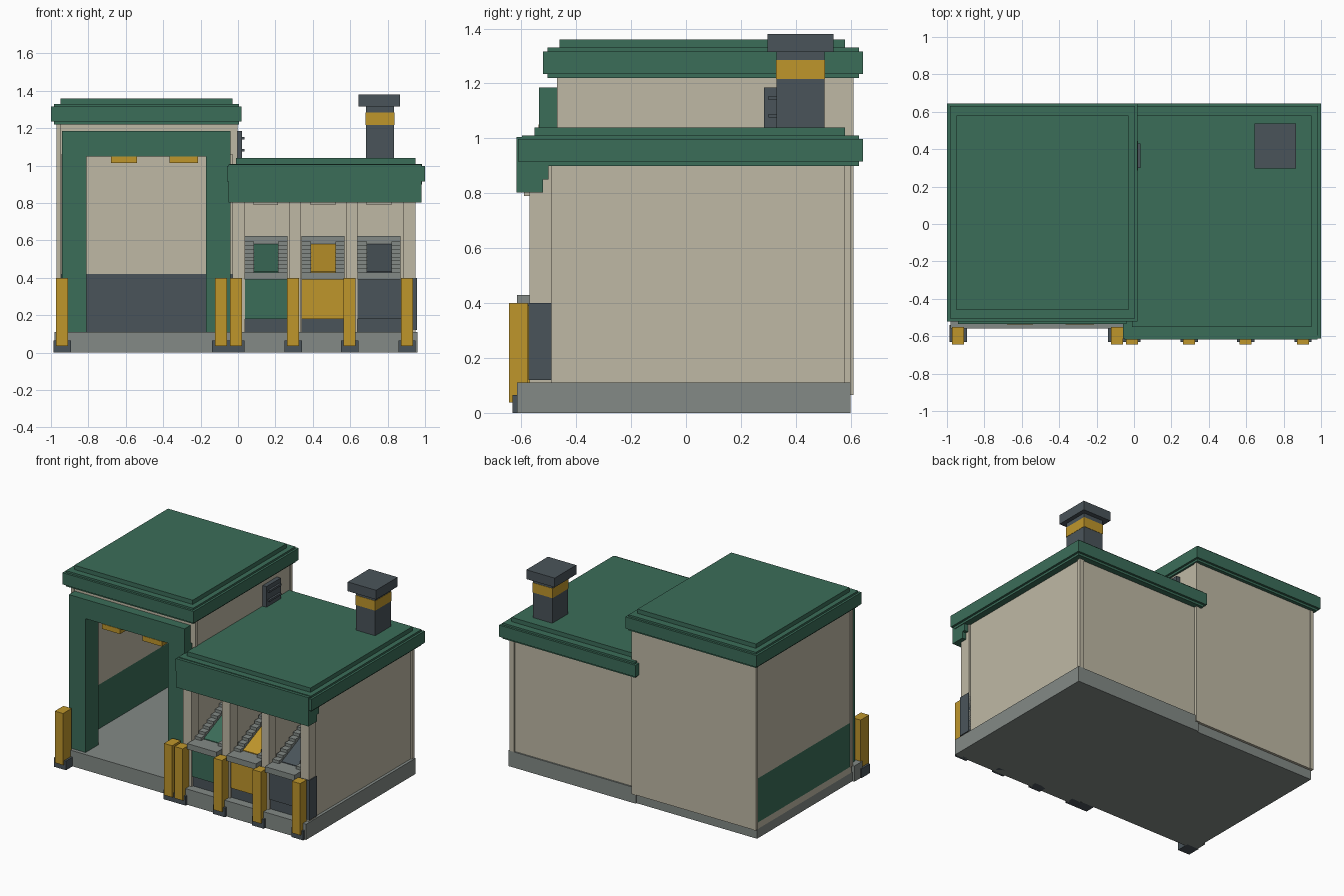
import bpy, bmesh, math

cube = bpy.data.objects.get("Cube")
if cube:
    bpy.data.objects.remove(cube, do_unlink=True)


def lin(c):
    return c / 12.92 if c <= 0.04045 else ((c + 0.055) / 1.055) ** 2.4


def material(name, hexcode):
    rgb = [lin(int(hexcode[i:i + 2], 16) / 255) for i in (0, 2, 4)]
    m = bpy.data.materials.new(name)
    m.use_nodes = True
    m.diffuse_color = (*rgb, 1)
    m.node_tree.nodes["Principled BSDF"].inputs["Base Color"].default_value = (*rgb, 1)
    return m


GREEN = material("green paint", "3B6D59")
TAN = material("beige wall", "BFB9A5")
YELLOW = material("safety yellow", "BF962B")
GREY = material("concrete grey", "838A86")
SLATE = material("dark slate", "4A545A")


def prism(name, mat, pts, x0, x1):
    """Extrude a (y, z) profile from x0 to x1."""
    bm = bmesh.new()
    face = bm.faces.new([bm.verts.new((x0, y, z)) for y, z in pts])
    ext = bmesh.ops.extrude_face_region(bm, geom=[face])
    verts = [g for g in ext["geom"] if isinstance(g, bmesh.types.BMVert)]
    bmesh.ops.translate(bm, verts=verts, vec=(x1 - x0, 0, 0))
    bmesh.ops.recalc_face_normals(bm, faces=bm.faces)
    me = bpy.data.meshes.new(name)
    bm.to_mesh(me)
    bm.free()
    me.materials.append(mat)
    ob = bpy.data.objects.new(name, me)
    bpy.context.collection.objects.link(ob)
    return ob


def box(name, mat, x0, x1, y0, y1, z0, z1):
    return prism(name, mat, [(y0, z0), (y1, z0), (y1, z1), (y0, z1)], x0, x1)


# Concrete bases
box("garage_floor", GREY, -0.945, -0.03, -0.47, 0.59, 0, 0.11)
box("garage_apron", GREY, -0.98, -0.03, -0.56, -0.47, 0, 0.11)
box("garage_base_edge", GREY, -0.965, -0.945, -0.47, 0.59, 0, 0.065)
box("wing_base", GREY, -0.03, 0.96, -0.615, 0.60, 0, 0.11)

# Garage side walls: green lower band, beige above, with corner posts
for side, x0, x1 in (("left", -0.965, -0.945), ("right", -0.03, -0.008)):
    box(f"garage_{side}_skirt", TAN, x0, x1, -0.46, 0.60, 0.065, 0.11)
    box(f"garage_{side}_band", GREEN, x0, x1, -0.46, 0.60, 0.11, 0.42)
    box(f"garage_{side}_wall", TAN, x0, x1, -0.46, 0.60, 0.42, 1.23)
for side, x0, x1 in (("left", -0.97, -0.945), ("right", -0.03, -0.003)):
    for end, y0, y1, z0 in (("front", -0.47, -0.445, 0.11), ("back", 0.585, 0.61, 0.065)):
        box(f"garage_post_{side}_{end}", TAN, x0, x1, y0, y1, z0, 1.23)

# Garage back wall with slate inner band, ceiling
box("garage_back_wall", TAN, -0.945, -0.03, 0.59, 0.607, 0.065, 1.23)
box("garage_back_band", SLATE, -0.945, -0.03, 0.582, 0.59, 0.11, 0.42)
box("garage_ceiling", TAN, -0.945, -0.03, -0.46, 0.59, 1.19, 1.23)
box("garage_header", TAN, -0.945, -0.03, -0.465, -0.40, 1.06, 1.23)

# Door frame and lamps
box("door_jamb_left", GREEN, -0.94, -0.81, -0.535, -0.39, 0.11, 1.05)
box("door_jamb_right", GREEN, -0.17, -0.04, -0.535, -0.39, 0.11, 1.05)
box("door_lintel", GREEN, -0.94, -0.04, -0.535, -0.47, 1.05, 1.185)
box("door_lintel_inner", GREEN, -0.94, -0.04, -0.47, -0.39, 1.05, 1.06)
for x0, x1 in ((-0.68, -0.54), (-0.365, -0.215)):
    box("door_lamp", YELLOW, x0, x1, -0.538, -0.48, 1.015, 1.05)


# Roofs: core slab, projecting rim, raised top
def roof(name, x0, x1, y0, y1, z0, z1):
    box(name + "_slab", GREEN, x0 + 0.015, x1 - 0.015, y0 + 0.015, y1 - 0.015, z0, z1)
    box(name + "_rim", GREEN, x0, x1, y0, y1, z0 + 0.015, z1 - 0.013)
    box(name + "_top", GREEN, x0 + 0.05, x1 - 0.05, y0 + 0.06, y1 - 0.065, z1, z1 + 0.03)


roof("garage_roof", -1.0, 0.02, -0.52, 0.645, 1.22, 1.33)
roof("wing_roof", -0.06, 1.0, -0.612, 0.645, 0.90, 1.01)
box("canopy_fascia", GREEN, -0.05, 0.98, -0.617, -0.52, 0.803, 1.005)
box("canopy_step", GREEN, -0.05, 0.98, -0.52, -0.50, 0.85, 0.90)

# Wing body and walls around the service recess
box("wing_body", TAN, -0.008, 0.94, -0.12, 0.59, 0.11, 0.91)
box("wing_side_wall", TAN, 0.89, 0.94, -0.56, -0.12, 0.11, 0.91)
box("wing_inner_wall", TAN, -0.008, 0.03, -0.56, -0.12, 0.11, 0.91)
box("wing_corner_back", TAN, 0.915, 0.95, 0.575, 0.60, 0.11, 0.91)
box("wing_ceiling", TAN, 0.03, 0.89, -0.50, -0.12, 0.85, 0.91)
PILLARS = [(-0.03, 0.038), (0.275, 0.338), (0.58, 0.64), (0.885, 0.95)]
for i, (x0, x1) in enumerate(PILLARS):
    box(f"wing_pillar_{i + 1}", TAN, x0, x1, -0.57, -0.49, 0.11, 0.91)
for i in (1, 2):
    x0, x1 = PILLARS[i]
    box(f"bay_partition_{i}", TAN, x0 + 0.01, x1 - 0.01, -0.49, -0.12, 0.11, 0.85)
box("corner_guard", SLATE, 0.88, 0.956, -0.574, -0.49, 0.12, 0.40)

# Three service bays: front panel, sill, sloped belt between stepped sides
N, Y0, Y1, Z0, Z1 = 8, -0.55, -0.17, 0.43, 0.595
for i, (x0, mat) in enumerate(((0.035, GREEN), (0.34, YELLOW), (0.64, SLATE))):
    x1 = x0 + 0.23
    gap = PILLARS[i + 1][0]
    box(f"bay_kick_{i + 1}", SLATE, x0, gap, -0.555, -0.50, 0.11, 0.18)
    box(f"bay_panel_{i + 1}", mat, x0, gap, -0.565, -0.50, 0.18, 0.39)
    box(f"bay_sill_{i + 1}", GREY, x0, x1, -0.615, -0.50, 0.39, 0.43)
    box(f"bay_floor_{i + 1}", GREY, x0, gap, -0.50, -0.12, 0.36, 0.39)
    prism(f"bay_belt_{i + 1}", mat,
          [(Y0 + 0.05, 0.39), (Y0 + 0.05, 0.435), (Y1, 0.58), (Y1, 0.39)], x0 + 0.05, x0 + 0.18)
    steps = [(Y0 + 0.02, 0.39)]
    for k in range(N):
        z = Z0 + (Z1 - Z0) * (k + 1) / N
        steps += [(Y0 + 0.02 + (Y1 - Y0 - 0.02) * k / N, z),
                  (Y0 + 0.02 + (Y1 - Y0 - 0.02) * (k + 1) / N, z)]
    steps.append((Y1, 0.39))
    for sx in (x0, x0 + 0.18):
        prism(f"bay_steps_{i + 1}", GREY, steps, sx, sx + 0.05)
    box(f"bay_cap_{i + 1}", GREY, x0, x1, Y1, -0.12, 0.39, 0.625)
    box(f"bay_lamp_{i + 1}", TAN, x0 + 0.047, x0 + 0.18, -0.59, -0.53, 0.79, 0.803)

# Bollards with slate feet
for i, x in enumerate((-0.94, -0.092, -0.01, 0.295, 0.597, 0.903)):
    back = -0.55 if i < 2 else -0.575
    box(f"bollard_{i + 1}", YELLOW, x - 0.032, x + 0.032, -0.645, back, 0.037, 0.40)
    box(f"bollard_foot_{i + 1}", SLATE, x - 0.046, x + 0.046, -0.632, back + 0.01, 0, 0.065)

# Chimney
box("chimney_lower", SLATE, 0.685, 0.835, 0.33, 0.505, 1.03, 1.217)
box("chimney_band", YELLOW, 0.683, 0.837, 0.328, 0.507, 1.217, 1.285)
box("chimney_upper", SLATE, 0.685, 0.835, 0.33, 0.505, 1.285, 1.315)
box("chimney_cap", SLATE, 0.645, 0.865, 0.297, 0.537, 1.315, 1.38)

# Wall vent above the wing roof
box("vent_body", SLATE, -0.01, 0.022, 0.285, 0.445, 1.035, 1.185)
for z in (1.075, 1.14):
    box("vent_louver", SLATE, 0.02, 0.036, 0.30, 0.43, z, z + 0.014)
